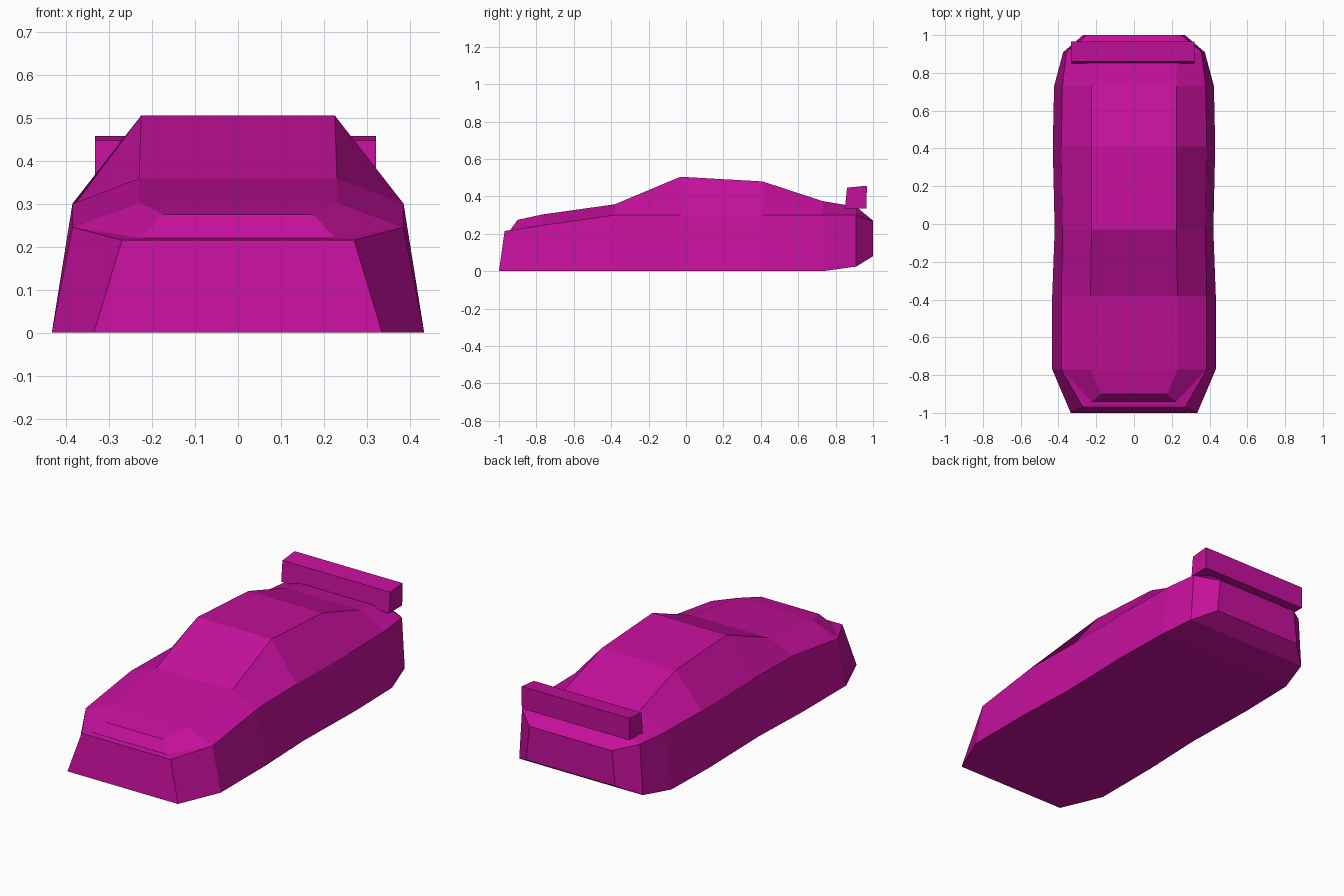
import bpy
import bmesh

cube = bpy.data.objects.get("Cube")
if cube:
    bpy.data.objects.remove(cube)

paint = bpy.data.materials.new("magenta_paint")
colour = (0.56, 0.005, 0.33, 1)
paint.diffuse_color = colour
paint.use_nodes = True
paint.node_tree.nodes["Principled BSDF"].inputs["Base Color"].default_value = colour


def finish(name, bm):
    """Weld, orient and link a flat-shaded part."""
    bmesh.ops.remove_doubles(bm, verts=bm.verts, dist=0.0005)
    bmesh.ops.recalc_face_normals(bm, faces=bm.faces)
    mesh = bpy.data.meshes.new(name)
    bm.to_mesh(mesh)
    bm.free()
    mesh.materials.append(paint)
    obj = bpy.data.objects.new(name, mesh)
    bpy.context.collection.objects.link(obj)
    return obj


def loft(name, rings):
    """Skin a list of closed rings and cap both ends."""
    bm = bmesh.new()
    loops = [[bm.verts.new(p) for p in ring] for ring in rings]
    count = len(loops[0])
    for a, b in zip(loops, loops[1:]):
        for i in range(count):
            j = (i + 1) % count
            bm.faces.new((a[i], a[j], b[j], b[i]))
    return bm, loops


def section(sill, belt, ledge, top):
    """Mirror one half of a body section into a full ring."""
    half = [sill, belt, ledge, top]
    return half + [(-x, y, z) for x, y, z in reversed(half)]


def station(y, sill, belt, top):
    s, b, t = [(x, y, z) for x, z in (sill, belt, top)]
    return section(s, b, b, t)


# Car body: nose with a stepped bonnet edge, cabin, tapered tail
body_rings = [
    section((0.335, -1, 0), (0.27, -0.97, 0.215),
            (0.225, -0.94, 0.22), (0.175, -0.9, 0.275)),
    station(-0.77, (0.433, 0), (0.385, 0.245), (0.23, 0.303)),
    station(-0.38, (0.433, 0), (0.385, 0.30), (0.23, 0.358)),
    station(-0.03, (0.42, 0), (0.378, 0.30), (0.225, 0.505)),
    station(0.41, (0.43, 0), (0.385, 0.30), (0.225, 0.48)),
    station(0.73, (0.423, 0), (0.38, 0.30), (0.225, 0.375)),
    station(0.91, (0.375, 0.025), (0.358, 0.30), (0.225, 0.345)),
    station(1.0, (0.27, 0.08), (0.25, 0.27), (0.225, 0.27)),
]
bm, loops = loft("body", body_rings)
nose = loops[0]
for i in range(3):
    bm.faces.new((nose[i], nose[i + 1], nose[6 - i], nose[7 - i]))
tail = loops[-1]
bm.faces.new(tail)
finish("car_body", bm)

# Rear wing: slightly tilted bar across the tail
profile = [(0.85, 0.335), (0.965, 0.335), (0.967, 0.457), (0.861, 0.447)]
bm, loops = loft("wing", [[(x, y, z) for y, z in profile] for x in (-0.333, 0.321)])
for ring in loops:
    bm.faces.new(ring)
finish("rear_wing", bm)
